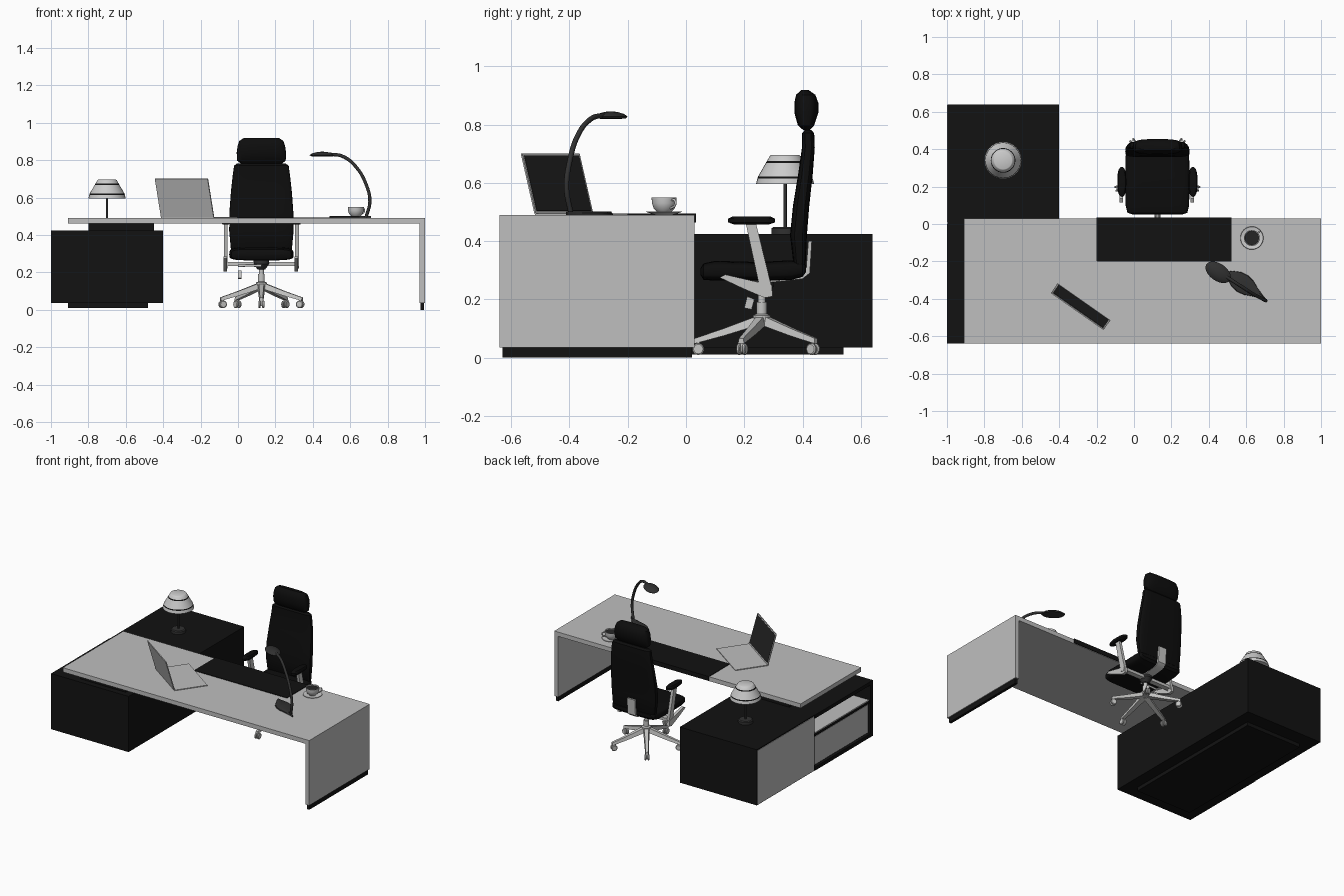
import bpy, bmesh
from math import pi, sin, cos, radians, copysign
from mathutils import Vector, Matrix

if "Cube" in bpy.data.objects:
    bpy.data.objects.remove(bpy.data.objects["Cube"])


def material(name, r, g, b):
    m = bpy.data.materials.new(name)
    m.use_nodes = True
    m.diffuse_color = (r, g, b, 1)
    m.node_tree.nodes["Principled BSDF"].inputs["Base Color"].default_value = (r, g, b, 1)
    return m


LIGHT = material("pale grey laminate", .52, .52, .52)
BLACK = material("black laminate", .006, .006, .006)
FABRIC = material("black upholstery", .004, .004, .004)
METAL = material("light metal", .56, .56, .55)
DARK = material("charcoal metal", .03, .03, .03)
CHINA = material("pale china", .6, .6, .6)
SCREEN = material("dark screen", .018, .018, .018)


def finish(name, bm, mat, matrix=None):
    bmesh.ops.recalc_face_normals(bm, faces=bm.faces)
    if matrix:
        bm.transform(matrix)
    me = bpy.data.meshes.new(name)
    bm.to_mesh(me)
    bm.free()
    me.materials.append(mat)
    me.shade_smooth()
    me.set_sharp_from_angle(angle=radians(35))
    ob = bpy.data.objects.new(name, me)
    bpy.context.collection.objects.link(ob)
    return ob


def loft(name, rings, mat, matrix=None):
    """Skin a list of equal-length closed rings and cap both ends."""
    bm = bmesh.new()
    rows = [[bm.verts.new(p) for p in ring] for ring in rings]
    n = len(rows[0])
    for a, b in zip(rows, rows[1:]):
        for i in range(n):
            bm.faces.new((a[i], a[(i + 1) % n], b[(i + 1) % n], b[i]))
    bm.faces.new(rows[0])
    bm.faces.new(rows[-1])
    return finish(name, bm, mat, matrix)


def box(name, x, y, z, mat, matrix=None):
    return loft(name, [[(x[0], y[0], h), (x[1], y[0], h), (x[1], y[1], h), (x[0], y[1], h)]
                       for h in z], mat, matrix)


def lathe(name, profile, at, mat, n=32, matrix=None):
    rings = [[(r * cos(2 * pi * i / n), r * sin(2 * pi * i / n), z) for i in range(n)]
             for r, z in profile]
    m = Matrix.Translation(at)
    return loft(name, rings, mat, m @ matrix if matrix else m)


def side_plate(name, outline, x, mat, matrix=None):
    """Extrude a (y, z) outline between two x values."""
    return loft(name, [[(h, y, z) for y, z in outline] for h in x], mat, matrix)


def cushion(name, stations, upright, mat, n=32, power=.45):
    """Rounded-rectangle sections (y, z, half width, half thickness)."""
    rings = []
    for y, z, w, t in stations:
        ring = []
        for i in range(n):
            a = 2 * pi * i / n
            u = w * copysign(abs(cos(a)) ** power, cos(a))
            v = t * copysign(abs(sin(a)) ** power, sin(a))
            ring.append((CX + u, y + v, z) if upright else (CX + u, y, z + v))
        rings.append(ring)
    return loft(name, rings, mat)


def tube(name, points, radius, mat):
    cu = bpy.data.curves.new(name, 'CURVE')
    cu.dimensions = '3D'
    cu.bevel_depth, cu.bevel_resolution, cu.use_fill_caps = radius, 3, True
    sp = cu.splines.new('BEZIER')
    sp.bezier_points.add(len(points) - 1)
    for bp, p in zip(sp.bezier_points, points):
        bp.co = p
        bp.handle_left_type = bp.handle_right_type = 'AUTO'
    cu.materials.append(mat)
    ob = bpy.data.objects.new(name, cu)
    bpy.context.collection.objects.link(ob)
    bpy.ops.object.select_all(action='DESELECT')
    ob.select_set(True)
    bpy.context.view_layer.objects.active = ob
    bpy.ops.object.convert(target='MESH')


# Desk
box("desk_top", (-.91, 1), (-.64, .03), (.46, .49), LIGHT)
box("desk_end_panel", (.97, 1), (-.64, .03), (.035, .46), LIGHT)
box("desk_end_foot", (.976, .994), (-.63, .02), (0, .035), BLACK)
box("desk_pad", (-.2, .52), (-.2, .035), (.463, .494), BLACK)

# Side cabinet: solid rear half, open shelf bay in the front half
box("cabinet_rear", (-.997, -.4), (0, .64), (.035, .425), BLACK)
box("cabinet_side_panel", (-1, -.996), (.01, .635), (.04, .418), LIGHT)
box("bay_back", (-.62, -.4), (-.64, 0), (.035, .425), BLACK)
box("bay_end", (-1, -.62), (-.64, -.615), (.035, .425), BLACK)
box("bay_top", (-1, -.62), (-.615, 0), (.4, .425), BLACK)
box("bay_floor", (-1, -.62), (-.615, 0), (.035, .06), BLACK)
box("bay_drawer", (-.985, -.62), (-.605, -.005), (.065, .262), LIGHT)
box("bay_shelf", (-.99, -.62), (-.615, 0), (.268, .288), BLACK)
box("bay_shelf_cover", (-.99, -.62), (-.612, -.003), (.288, .294), LIGHT)
box("cabinet_plinth", (-.91, -.48), (-.54, .54), (.01, .035), BLACK)
box("desk_riser", (-.8, -.45), (-.6, 0), (.425, .46), BLACK)

# Chair upholstery
CX, CY = .125, .26
cushion("seat", [(.05, .295, .13, .012), (.06, .295, .16, .028), (.1, .298, .17, .034),
                 (.25, .296, .172, .032), (.36, .3, .17, .034), (.4, .305, .165, .028),
                 (.412, .305, .15, .012)], False, FABRIC)
cushion("backrest", [(.392, .295, .14, .01), (.39, .31, .162, .02), (.386, .42, .172, .029),
                     (.395, .52, .171, .028), (.41, .63, .163, .025), (.42, .72, .153, .022),
                     (.419, .77, .146, .021), (.419, .782, .13, .01)], True, FABRIC)
cushion("headrest", [(.413, .782, .11, .012), (.412, .797, .13, .028), (.413, .84, .132, .041),
                     (.413, .875, .127, .041), (.411, .902, .118, .033),
                     (.408, .918, .095, .013)], True, FABRIC, power=.6)

# Chair mechanism, column and back spine
lathe("seat_mechanism", [(.02, .215), (.042, .245), (.042, .268)], (CX, CY, 0), DARK)
lathe("chair_column", [(.03, .115), (.03, .145), (.018, .15), (.018, .19), (.013, .19),
                       (.013, .24)], (CX, CY, 0), METAL)
tube("tilt_lever", [(CX, .22, .235), (.06, .22, .237), (0, .22, .235)], .007, METAL)
side_plate("lever_grip", [(.2, .17), (.225, .165), (.235, .2), (.21, .21)], (.0, .02), METAL)
side_plate("back_spine", [(.26, .255), (.4, .27), (.425, .29), (.432, .4), (.42, .4),
                          (.412, .3), (.39, .285), (.26, .27)], (CX - .03, CX + .03), METAL)
box("arm_crossbar", (CX - .185, CX + .185), (.25, .285), (.235, .255), METAL)

# Arms, one on each side
for label, s in (("right", -1), ("left", 1)):
    m = Matrix.Translation((CX + s * .19, 0, 0))
    side_plate(label + "_arm_post", [(.205, .462), (.24, .462), (.292, .25), (.285, .22),
                                     (.255, .23)], (-.01, .01), METAL, m)
    side_plate(label + "_arm_bracket", [(.115, .275), (.135, .285), (.295, .248), (.297, .21),
                                        (.27, .205), (.2, .235)], (-.013, .007), METAL, m)
    rings = []
    for z, k in ((.457, .75), (.464, 1), (.477, 1), (.485, .8)):
        rings.append([(k * .024 * cos(a), .225 + k * .08 * copysign(abs(sin(a)) ** .6, sin(a)), z)
                      for a in (2 * pi * i / 24 for i in range(24))])
    loft(label + "_arm_pad", rings, FABRIC, m)

# Five-leg base with twin casters
for i in range(5):
    m = Matrix.Translation((CX, CY, 0)) @ Matrix.Rotation(radians(180 + 72 * i), 4, 'Z')
    loft(f"base_leg_{i}", [[(-w, y, lo), (w, y, lo), (w * .7, y, hi), (-w * .7, y, hi)]
                           for y, w, lo, hi in ((.01, .02, .112, .145), (.13, .015, .075, .1),
                                                (.23, .011, .048, .066))], METAL, m)
    lathe(f"caster_pin_{i}", [(.007, .02), (.007, .055)], (0, 0, 0), METAL, 12,
          m @ Matrix.Translation((0, .218, 0)))
    for s in (-1, 1):
        lathe(f"caster_wheel_{i}_{s}", [(.016, -.006), (.02, -.003), (.02, .003), (.016, .006)],
              (0, 0, 0), METAL, 20,
              m @ Matrix.Translation((s * .01, .218, .029)) @ Matrix.Rotation(pi / 2, 4, 'Y'))

# Laptop: local x along the hinge, local y towards the sitter
lap = Matrix.Translation((-.27, -.42, .49)) @ Matrix.Rotation(radians(-35), 4, 'Z')
box("laptop_base", (-.172, .172), (0, .222), (0, .005), LIGHT, lap)
lid = lap @ Matrix.Translation((0, .004, .004)) @ Matrix.Rotation(radians(15.5), 4, 'X')
box("laptop_lid", (-.172, .172), (-.006, 0), (0, .215), LIGHT, lid)
box("laptop_screen", (-.164, .164), (0, .0015), (.01, .207), SCREEN, lid)

# Desk lamp: leaf foot, arched stem, oval head
foot = [(0, .0), (.03, .026), (.07, .046), (.11, .052), (.15, .045), (.19, .027), (.23, .012), (.27, .002)]
outline = [(x, w) for x, w in foot] + [(x, -w) for x, w in reversed(foot[1:])]
loft("desk_lamp_foot", [[(x, w * k, z) for x, w in outline] for z, k in ((0, 1), (.006, .95), (.012, .5))],
     DARK, Matrix.Translation((.49, -.255, .49)) @ Matrix.Rotation(radians(-35), 4, 'Z'))
tube("desk_lamp_stem", [(.685, -.395, .495), (.705, -.41, .58), (.685, -.4, .67), (.63, -.37, .765),
                        (.56, -.325, .82), (.49, -.28, .832)], .009, DARK)
lathe("desk_lamp_head", [(.5, -.008), (.9, -.006), (1, 0), (.8, .009), (.4, .016), (.1, .018)],
      (.45, -.258, .827), DARK, 32,
      Matrix.Rotation(radians(-35), 4, 'Z') @ Matrix.Diagonal((.076, .046, 1, 1)))

# Cup, coffee and saucer
CUP = (.63, -.075, .49)
lathe("saucer", [(.03, 0), (.04, .003), (.062, .01), (.06, .012), (.03, .006)], CUP, CHINA)
lathe("cup", [(.02, .006), (.024, .01), (.036, .022), (.042, .04), (.043, .06), (.039, .06),
              (.037, .05)], CUP, CHINA)
lathe("coffee", [(.0375, .0505), (.0375, .053)], CUP, SCREEN)
ear = Matrix.Translation(CUP) @ Matrix.Rotation(radians(40), 4, 'Z')
tube("cup_handle", [ear @ Vector(p) for p in ((.038, 0, .05), (.056, 0, .05), (.058, 0, .034),
                                              (.034, 0, .022))], .004, CHINA)

# Table lamp with banded shade
LAMP = (-.7, .34, 0)
lathe("table_lamp_foot", [(.047, .425), (.047, .443), (.04, .448)], LAMP, DARK)
lathe("table_lamp_rod", [(.006, .445), (.006, .61)], LAMP, DARK, 16)
lathe("shade_lower", [(.1, .595), (.095, .614)], LAMP, CHINA)
lathe("shade_lower_band", [(.095, .614), (.093, .621)], LAMP, BLACK)
lathe("shade_middle", [(.093, .621), (.066, .668)], LAMP, CHINA)
lathe("shade_upper_band", [(.066, .668), (.062, .675)], LAMP, BLACK)
lathe("shade_cap", [(.062, .675), (.051, .694), (.047, .696)], LAMP, CHINA)
